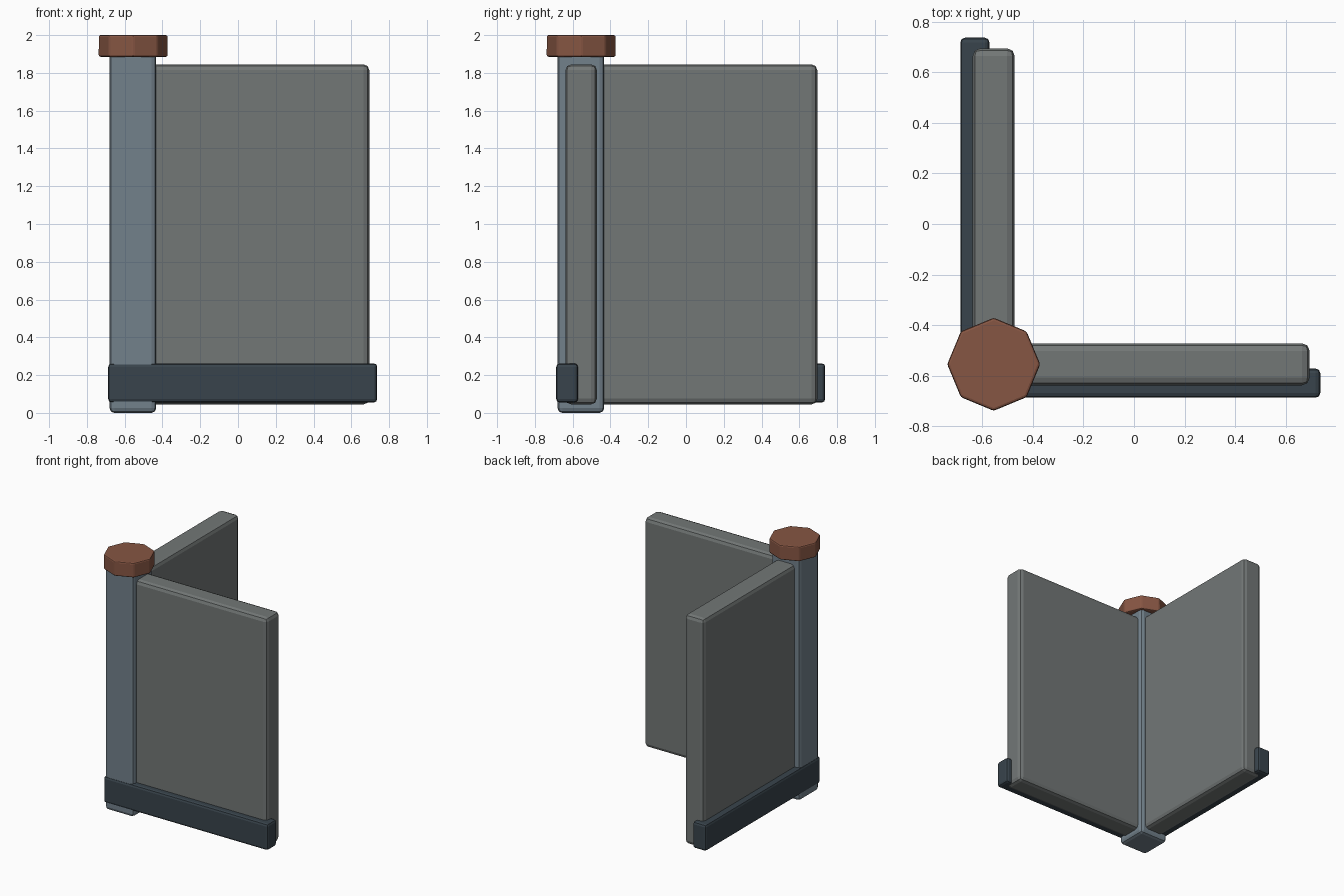
import bpy
import math

if "Cube" in bpy.data.objects:
    bpy.data.objects.remove(bpy.data.objects["Cube"])

CORNER = -0.555  # post axis in x and y


def material(name, rgb):
    m = bpy.data.materials.new(name)
    m.diffuse_color = (*rgb, 1)
    m.use_nodes = True
    m.node_tree.nodes["Principled BSDF"].inputs["Base Color"].default_value = m.diffuse_color
    return m


def finish(obj, name, mat, bevel, segments):
    obj.name = name
    obj.data.materials.append(mat)
    mod = obj.modifiers.new("bevel", 'BEVEL')
    mod.width = bevel
    mod.segments = segments
    return obj


def box(name, lo, hi, mat, bevel, segments=2):
    centre = [(a + b) / 2 for a, b in zip(lo, hi)]
    bpy.ops.mesh.primitive_cube_add(size=1, location=centre)
    obj = bpy.context.object
    obj.scale = [b - a for a, b in zip(lo, hi)]
    bpy.ops.object.transform_apply(location=False, rotation=False, scale=True)
    return finish(obj, name, mat, bevel, segments)


def swap(p):
    # mirror across the diagonal plane x = y
    return (p[1], p[0], p[2])


stone = material("wall_grey", (0.17, 0.185, 0.183))
steel = material("post_blue_grey", (0.17, 0.22, 0.26))
dark = material("trim_dark", (0.04, 0.057, 0.072))
rust = material("cap_brown", (0.24, 0.092, 0.056))

# Corner post
box("corner_post", (-0.68, -0.68, 0.0), (-0.433, -0.433, 1.92), steel, 0.025)

# Two wall panels and their base trims, meeting at the post
parts = [
    ("wall", (-0.62, -0.638, 0.045), (0.695, -0.472, 1.845), stone, 0.03),
    ("base_trim", (-0.687, -0.687, 0.055), (0.737, -0.572, 0.262), dark, 0.018),
]
for name, lo, hi, mat, bevel in parts:
    box("front_" + name, lo, hi, mat, bevel)
    box("left_" + name, swap(lo), swap(hi), mat, bevel)

# Octagonal cap
bpy.ops.mesh.primitive_cylinder_add(vertices=8, radius=0.184, depth=0.115,
                                    location=(CORNER, CORNER, 1.9425))
finish(bpy.context.object, "post_cap", rust, 0.01, 2)
